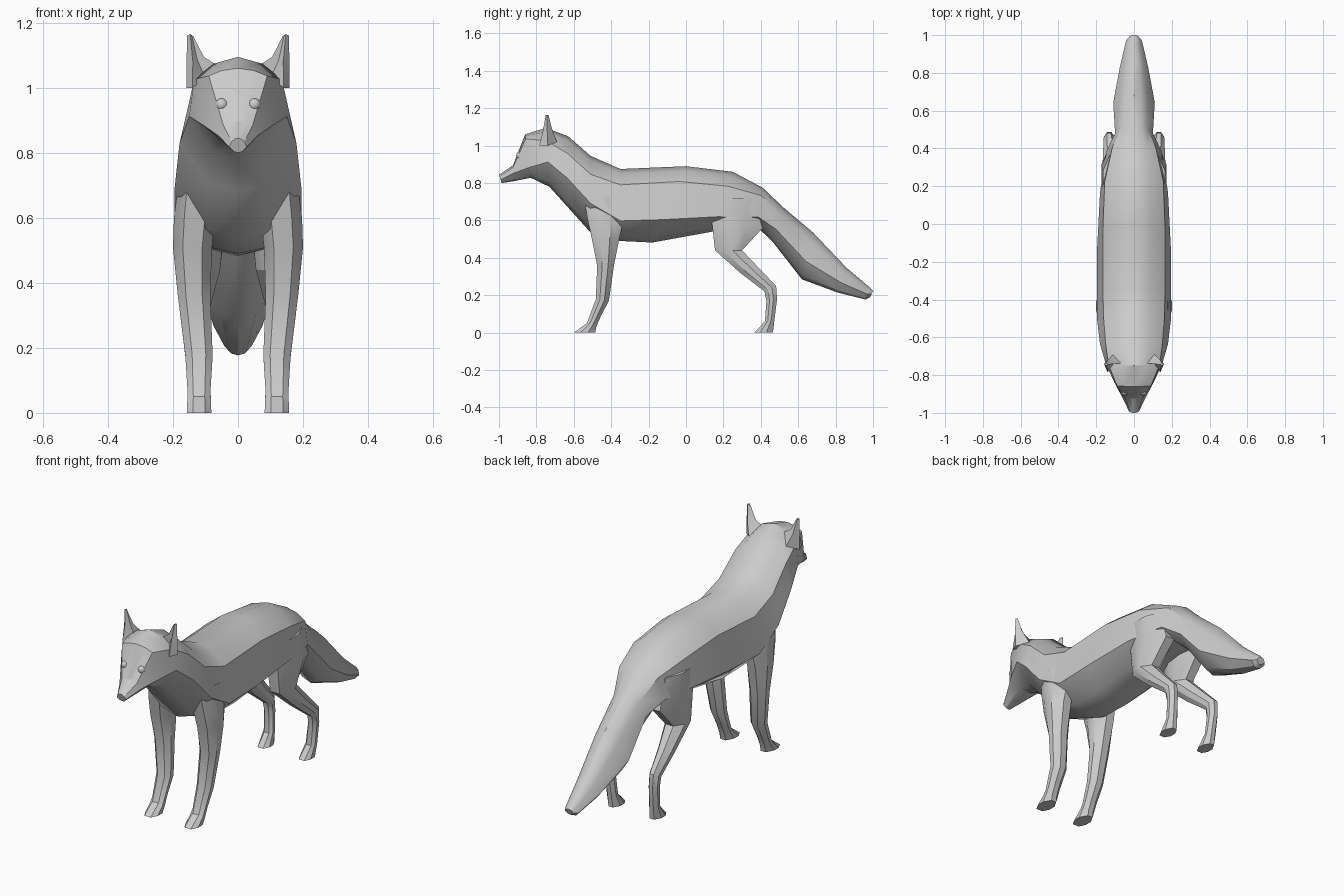
import bpy, bmesh, math


def loft(name, rings, angle=32):
    """Skin a list of equal-length closed rings and cap both ends."""
    bm = bmesh.new()
    vs = [[bm.verts.new(p) for p in r] for r in rings]
    n = len(vs[0])
    for a, b in zip(vs, vs[1:]):
        for i in range(n):
            j = (i + 1) % n
            bm.faces.new((a[i], a[j], b[j], b[i]))
    bm.faces.new(vs[0])
    bm.faces.new(vs[-1])
    bmesh.ops.recalc_face_normals(bm, faces=bm.faces)
    me = bpy.data.meshes.new(name)
    bm.to_mesh(me)
    bm.free()
    for p in me.polygons:
        p.use_smooth = True
    me.set_sharp_from_angle(angle=math.radians(angle))
    ob = bpy.data.objects.new(name, me)
    bpy.context.collection.objects.link(ob)
    return ob


def body_ring(yt, zt, yb, zb, wa, fa, wb, fb):
    """Section from top (yt, zt) to bottom (yb, zb) with two side corners."""
    half = [(0.55 * wa, 0.3 * fa), (wa, fa), (wb, fb), (0.5 * wb, fb + 0.8 * (1 - fb))]
    pt = lambda x, f: (x, yt + (yb - yt) * f, zt + (zb - zt) * f)
    return ([pt(0, 0)] + [pt(x, f) for x, f in half] + [pt(0, 1)]
            + [pt(-x, f) for x, f in reversed(half)])


def leg_ring(s, yf, zf, yb, zb, x0, x1):
    """Eight-sided leg section between front and back points."""
    out = []
    for u, v in [(.25, 0), (.75, 0), (1, .3), (1, .65), (.7, 1), (.3, 1), (0, .65), (0, .3)]:
        out.append((s * (x0 + (x1 - x0) * u), yf + (yb - yf) * v, zf + (zb - zf) * v))
    return out


# Head, trunk and tail: one continuous skin from snout to tail tip
body = [
    (-1.0, .845, -.985, .80, .02, .25, .027, .6),
    (-.925, .895, -.92, .81, .045, .12, .06, .5),
    (-.86, 1.06, -.83, .828, .09, .1, .105, .76),
    (-.75, 1.095, -.73, .78, .135, .22, .15, .58),
    (-.63, 1.05, -.64, .68, .15, .25, .18, .6),
    (-.51, .945, -.51, .535, .16, .24, .195, .62),
    (-.35, .875, -.35, .49, .165, .22, .195, .72),
    (0, .89, -.18, .482, .165, .2, .195, .70),
    (.25, .86, .14, .54, .155, .24, .18, .75),
    (.41, .775, .38, .565, .115, .2, .145, .75),
    (.52, .67, .46, .49, .075, .22, .10, .65),
    (.68, .535, .62, .285, .07, .2, .11, .62),
    (.86, .345, .81, .215, .05, .2, .075, .6),
    (.985, .24, .96, .177, .028, .2, .042, .55),
    (1.0, .225, .985, .19, .018, .2, .025, .55),
]
loft("body_and_tail", [body_ring(*r) for r in body])

front_leg = [
    (-.55, .74, -.34, .72, .07, .18),
    (-.525, .60, -.335, .60, .07, .197),
    (-.505, .51, -.355, .51, .08, .20),
    (-.475, .36, -.385, .36, .085, .185),
    (-.482, .18, -.412, .17, .078, .162),
    (-.53, .05, -.455, .09, .085, .155),
    (-.545, .04, -.48, .03, .083, .156),
    (-.60, 0, -.485, 0, .082, .157),
]
hind_leg = [
    (.13, .72, .36, .72, .05, .165),
    (.135, .62, .41, .56, .04, .172),
    (.155, .44, .30, .44, .055, .168),
    (.29, .32, .39, .345, .085, .165),
    (.42, .22, .482, .25, .105, .16),
    (.43, .17, .487, .18, .105, .157),
    (.422, .06, .473, .07, .098, .153),
    (.365, 0, .465, 0, .09, .155),
]

for s, side in ((1, "left"), (-1, "right")):
    # Legs
    loft("front_leg_" + side, [leg_ring(s, *r) for r in front_leg])
    loft("hind_leg_" + side, [leg_ring(s, *r) for r in hind_leg])

    # Ears: inner, hollow front, front edge, outer, back
    base = [(.05, -.735, 1.06), (.10, -.735, 1.03), (.14, -.785, 1.0),
            (.158, -.74, 1.0), (.11, -.69, 1.02)]
    mid = [(.105, -.74, 1.095), (.125, -.738, 1.085), (.139, -.765, 1.08),
           (.158, -.742, 1.08), (.135, -.715, 1.085)]
    tip = [(.137, -.745, 1.158), (.142, -.744, 1.162), (.147, -.75, 1.165),
           (.157, -.742, 1.16), (.148, -.735, 1.163)]
    loft("ear_" + side, [[(s * x, y, z) for x, y, z in r] for r in (base, mid, tip)], 40)

    # Eyes
    bpy.ops.mesh.primitive_uv_sphere_add(segments=16, ring_count=8, radius=.02,
                                         location=(s * .05, -.888, .948))
    eye = bpy.context.object
    eye.name = "eye_" + side
    bpy.ops.object.shade_smooth()
